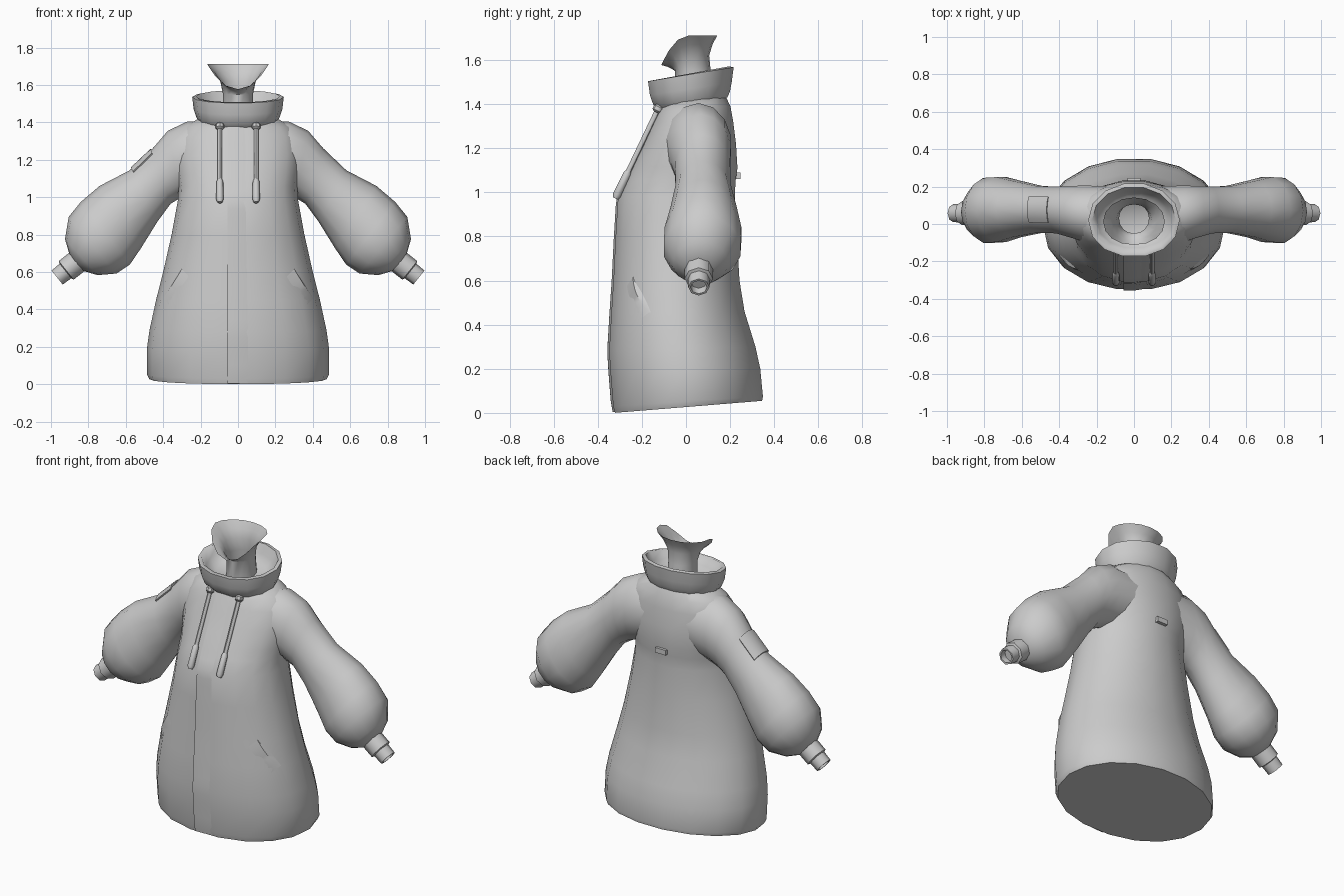
import bpy, bmesh, math
from mathutils import Vector

cube = bpy.data.objects.get("Cube")
if cube:
    bpy.data.objects.remove(cube, do_unlink=True)

# Single plain material
grey = bpy.data.materials.new("plain_grey")
grey.use_nodes = True
colour = (0.6, 0.6, 0.6, 1)
grey.diffuse_color = colour
grey.node_tree.nodes["Principled BSDF"].inputs["Base Color"].default_value = colour


def finish(name, bm, angle=40):
    bmesh.ops.recalc_face_normals(bm, faces=bm.faces)
    mesh = bpy.data.meshes.new(name)
    bm.to_mesh(mesh)
    bm.free()
    mesh.materials.append(grey)
    obj = bpy.data.objects.new(name, mesh)
    bpy.context.collection.objects.link(obj)
    bpy.ops.object.select_all(action='DESELECT')
    obj.select_set(True)
    bpy.context.view_layer.objects.active = obj
    bpy.ops.object.shade_smooth_by_angle(angle=math.radians(angle))


def loft(name, loops, closed=True, cap_start=True, cap_end=True, angle=45):
    """Skin a list of equally long point loops."""
    bm = bmesh.new()
    rings = [[bm.verts.new(p) for p in loop] for loop in loops]
    count = len(rings[0])
    for low, high in zip(rings, rings[1:]):
        for i in range(count if closed else count - 1):
            j = (i + 1) % count
            bm.faces.new((low[i], low[j], high[j], high[i]))
    if cap_start:
        bm.faces.new(rings[0])
    if cap_end:
        bm.faces.new(rings[-1])
    finish(name, bm, angle)


def blend(rows, s):
    """Interpolate a table of rows at fractional index s."""
    i = max(0, min(int(s), len(rows) - 2))
    return [a + (b - a) * (s - i) for a, b in zip(rows[i], rows[i + 1])]


def spow(v, e):
    return math.copysign(abs(v) ** e, v)


FRONT = 0.94  # slight squareness of the front half of each ring


def ring(row, sides):
    """Tilted body ring: front z, back z, half width, front y, back y."""
    zf, zb, w, yf, yb = row
    mid, depth = (yf + yb) / 2, (yb - yf) / 2
    loop = []
    for k in range(sides):
        a = math.tau * k / sides
        e = FRONT if math.sin(a) < 0 else 1
        y = mid + depth * spow(math.sin(a), e)
        t = (y - yf) / (yb - yf)
        loop.append((w * spow(math.cos(a), e), y, zf + (zb - zf) * t))
    return loop


# Torso with flared hem, widening at the shoulders to flow into the sleeves
torso = [
    (0.0, .055, .475, -.327, .35), (.03, .075, .487, -.335, .354),
    (.18, .2, .487, -.347, .342), (.28, .3, .473, -.353, .32),
    (.45, .46, .437, -.343, .27), (.6, .6, .4, -.333, .247),
    (.8, .8, .355, -.323, .235), (.98, .98, .322, -.312, .226),
    (1.06, 1.05, .318, -.275, .228), (1.12, 1.11, .328, -.248, .237),
    (1.22, 1.22, .338, -.198, .23), (1.32, 1.32, .325, -.152, .217),
    (1.37, 1.39, .285, -.128, .204), (1.41, 1.44, .2, -.108, .18)]
loft("torso", [ring(r, 18) for r in torso])


def front_y(x, z):
    i = next((k for k in range(len(torso) - 1) if torso[k + 1][0] >= z), len(torso) - 2)
    z0, z1 = torso[i][0], torso[i + 1][0]
    _, _, w, yf, yb = blend(torso, i + (z - z0) / (z1 - z0))
    bulge = max(0, 1 - abs(x / w) ** (2 / FRONT)) ** (FRONT / 2)
    return (yf + yb) / 2 - (yb - yf) / 2 * bulge


# Standing collar, over the rim and down inside to the neck
collar = [
    (1.37, 1.43, .205, -.125, .19), (1.395, 1.455, .222, -.152, .203),
    (1.44, 1.5, .237, -.168, .212), (1.503, 1.568, .245, -.177, .221),
    (1.507, 1.572, .224, -.156, .2), (1.46, 1.52, .2, -.13, .175),
    (1.43, 1.47, .15, -.08, .15)]
loft("collar", [ring(r, 14) for r in collar], cap_start=False, angle=75)

# Neck, flaring into an open rim that dips at the chin
neck = [(1.42, .085, -.05, .125, 0), (1.55, .08, -.05, .112, 0),
        (1.62, .095, -.065, .105, .06), (1.67, .125, -.085, .12, .1),
        (1.712, .165, -.112, .142, .135)]
neck_loops = []
for z, w, yf, yb, dip in neck:
    loop = ring((z, z, w, yf, yb), 16)
    neck_loops.append([(x, y, z - dip * max(0, -math.sin(math.tau * k / 16)) ** 2)
                       for k, (x, y, _) in enumerate(loop)])
loft("neck", neck_loops, cap_end=False)

# Sleeves: upper x, upper z, lower x, lower z, y centre, y half depth
sleeve = [
    (.12, 1.4, .13, 1.05, .045, .162), (.27, 1.405, .27, 1.01, .056, .153),
    (.375, 1.355, .31, .995, .067, .14), (.455, 1.262, .36, .965, .075, .128),
    (.58, 1.143, .43, .87, .078, .128), (.74, 1.06, .52, .725, .08, .155),
    (.84, .975, .578, .64, .077, .178), (.905, .895, .65, .592, .073, .178),
    (.925, .775, .75, .583, .066, .126), (.9, .69, .825, .605, .06, .064)]


def sleeve_point(row, a, side, grow=0.0):
    ux, uz, lx, lz, yc, b = row
    mid = Vector((ux + lx, 0, uz + lz)) / 2
    half = Vector((ux - lx, 0, uz - lz)) / 2
    half += half.normalized() * grow
    p = mid + half * math.cos(a)
    return (side * p.x, yc + (b + grow) * math.sin(a), p.z)


def sleeve_loops(rows, side, sides):
    return [[sleeve_point(r, math.tau * k / sides, side) for k in range(sides)] for r in rows]


# Cuff band, then a narrower hollow end
along, across = Vector((.78, -.62)), Vector((.62, .78))
cuff = []
for t, radius in ((-.02, .064), (.075, .064), (.08, .05), (.137, .048), (.137, .038), (.1, .036)):
    c = Vector((.86, .655)) + along * t
    cuff.append((*(c + across * radius), *(c - across * radius), .058, radius))

# Cord, eyelet and toggle run along one slanted line
cord_top, cord_end = Vector((0, -.122, 1.387)), Vector((0, -.32, .972))


def rod(name, x, parts, sides=8):
    axis = (cord_end - cord_top).normalized()
    out = Vector((0, axis.z, -axis.y))
    loops = []
    for t, r in parts:
        c = cord_top.lerp(cord_end, t) + Vector((x, 0, 0))
        loops.append([c + Vector((r * math.cos(a), 0, 0)) + out * (r * math.sin(a))
                      for a in (math.tau * k / sides for k in range(sides))])
    loft(name, loops)


for side, label in ((1, "left"), (-1, "right")):
    loft(label + "_sleeve", sleeve_loops(sleeve, side, 14))
    loft(label + "_cuff", sleeve_loops(cuff, side, 8), angle=60)
    rod(label + "_cord", side * .097, ((0, .012), (.75, .012)))
    rod(label + "_eyelet", side * .097, ((-.02, .014), (0, .024), (.04, .024), (.06, .014)))
    rod(label + "_toggle", side * .097, ((.7, .012), (.73, .018), (.96, .02), (1, .013)))
    # Slanted pocket welt, proud along its outer edge
    welt = []
    for k in range(7):
        t = k / 6
        x, z = .3 + .1 * t, .615 - .16 * t
        lift = .012 * math.sin(math.pi * t)
        welt.append([(side * px, front_y(px, pz) - d, pz) for px, pz, d in
                     ((x - .04, z - .04, -.006), (x, z, lift), (x + .004, z + .004, -.012))])
    loft(label + "_pocket_welt", welt, closed=False, cap_start=False, cap_end=False)

# Front placket: its right edge overlaps the other panel
heights = [.005 + 1.375 * k / 28 for k in range(29)]
placket = [[(x, front_y(x, z) - d, z) for x, d in ((-.055, -.01), (-.055, .006), (0, .004), (.06, -.004))]
           for z in heights]
loft("placket", placket, closed=False, cap_start=False, cap_end=False)

# Patch wrapped over the right upper sleeve
patch = []
for s in (3.08, 3.5, 3.92):
    row = blend(sleeve, s)
    angles = [-.55 + 1.1 * k / 6 for k in range(7)]
    patch.append([sleeve_point(row, a, -1, .007) for a in angles]
                 + [sleeve_point(row, a, -1, -.008) for a in reversed(angles)])
loft("sleeve_patch", patch)

# Small tab on the upper back
bm = bmesh.new()
bmesh.ops.create_cube(bm, size=1)
for v in bm.verts:
    v.co = Vector((v.co.x * .07, .235 + v.co.y * .022, 1.075 + v.co.z * .03))
finish("back_tab", bm)
